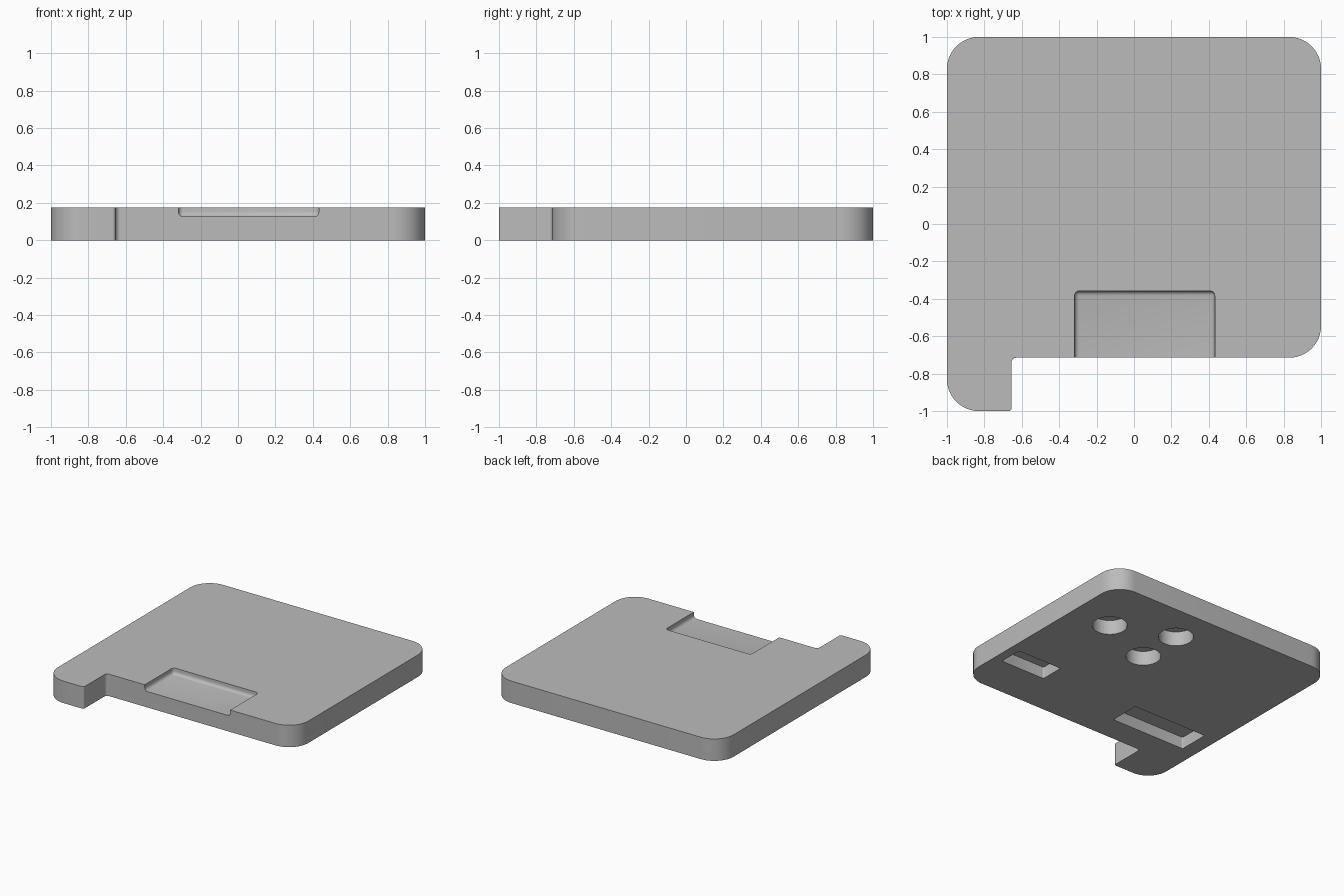
import bpy, bmesh, math
from mathutils import Vector

cube = bpy.data.objects.get("Cube")
if cube:
    bpy.data.objects.remove(cube, do_unlink=True)

HEIGHT = 0.174

grey = bpy.data.materials.new("plain grey")
grey.use_nodes = True
grey.diffuse_color = (0.5, 0.5, 0.5, 1)
grey.node_tree.nodes["Principled BSDF"].inputs["Base Color"].default_value = (0.5, 0.5, 0.5, 1)


def rounded_outline(corners, steps=12):
    """Replace each (x, y, radius) right-angled corner with an arc."""
    points = []
    for i, (x, y, r) in enumerate(corners):
        here = Vector((x, y))
        before = (Vector(corners[i - 1][:2]) - here).normalized()
        after = (Vector(corners[(i + 1) % len(corners)][:2]) - here).normalized()
        if r == 0:
            points.append(here)
            continue
        centre = here + (before + after) * r
        for k in range(steps + 1):
            a = math.pi / 2 * k / steps
            points.append(centre - after * r * math.cos(a) - before * r * math.sin(a))
    return points


def prism(name, points, z0, z1):
    """Extrude a flat outline between two heights."""
    bm = bmesh.new()
    face = bm.faces.new([bm.verts.new((p[0], p[1], z0)) for p in points])
    top = bmesh.ops.extrude_face_region(bm, geom=[face])["geom"]
    verts = [g for g in top if isinstance(g, bmesh.types.BMVert)]
    bmesh.ops.translate(bm, verts=verts, vec=(0, 0, z1 - z0))
    bmesh.ops.recalc_face_normals(bm, faces=bm.faces)
    mesh = bpy.data.meshes.new(name)
    bm.to_mesh(mesh)
    bm.free()
    mesh.materials.append(grey)
    obj = bpy.data.objects.new(name, mesh)
    bpy.context.collection.objects.link(obj)
    return obj


def rectangle(x0, x1, y0, y1, r=0):
    return rounded_outline([(x0, y0, r), (x1, y0, r), (x1, y1, r), (x0, y1, r)], 4)


def circle(x, y, r, sides=48):
    return [(x + r * math.cos(math.tau * i / sides), y + r * math.sin(math.tau * i / sides))
            for i in range(sides)]


# Plate with rounded corners and a tab on the front right
base_plate = prism("base_plate", rounded_outline([
    (-1, -1, 0.17), (-0.655, -1, 0.015), (-0.655, -0.715, 0.025),
    (1, -0.715, 0.17), (1, 1, 0.17), (-1, 1, 0.17)]), 0, HEIGHT)

# Front pocket in the top, with softened inner edges
top_pocket = prism("top_pocket_cutter", rectangle(-0.318, 0.432, -0.9, -0.358), 0.126, 0.3)
bevel = top_pocket.modifiers.new("soft_edges", "BEVEL")
bevel.width = 0.025
bevel.segments = 4

# Blind slots and round sockets in the underside
cutters = [top_pocket,
           prism("small_slot_cutter", rectangle(0.535, 0.925, -0.375, -0.185, 0.01), -0.1, 0.093),
           prism("large_slot_cutter", rectangle(-0.88, -0.23, -0.505, -0.26, 0.01), -0.1, 0.093)]
for x, y in [(0.66, 0.515), (0.19, 0.695), (0.19, 0.33)]:
    cutters.append(prism("socket_cutter", circle(x, y, 0.126), -0.1, 0.114))

bpy.context.view_layer.objects.active = base_plate
for cutter in cutters:
    cut = base_plate.modifiers.new("cut", "BOOLEAN")
    cut.operation = "DIFFERENCE"
    cut.solver = "EXACT"
    cut.object = cutter
    bpy.ops.object.modifier_apply(modifier=cut.name)
    bpy.data.objects.remove(cutter, do_unlink=True)

# Smooth the rounded corners and keep the rims crisp
bpy.ops.object.select_all(action="DESELECT")
base_plate.select_set(True)
bpy.ops.object.shade_smooth_by_angle(angle=math.radians(30))
